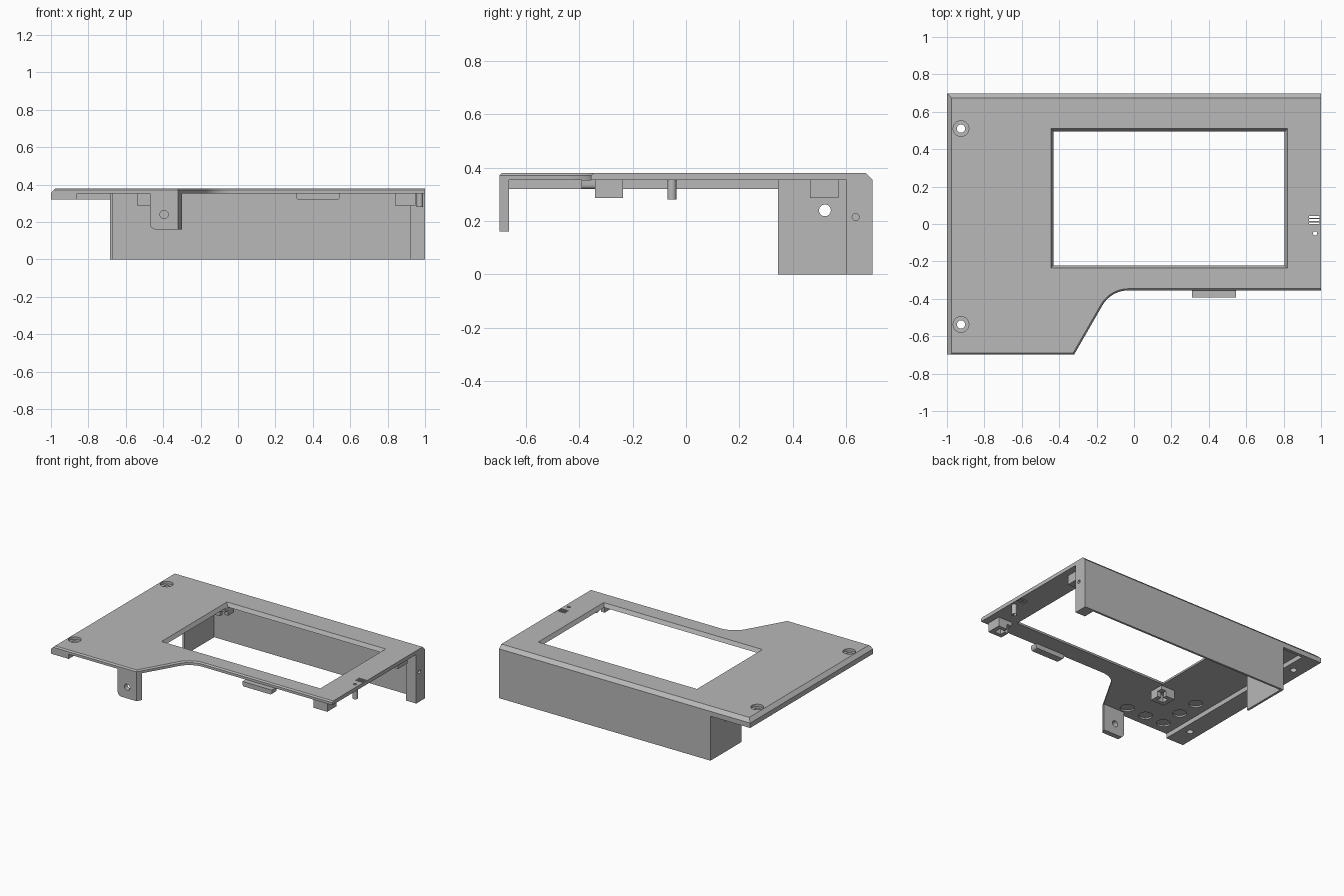
import bpy, bmesh, math
from mathutils import Vector

cube = bpy.data.objects.get("Cube")
if cube:
    bpy.data.objects.remove(cube, do_unlink=True)

grey = bpy.data.materials.new("plain grey plastic")
grey.use_nodes = True
COLOUR = (0.48, 0.48, 0.48, 1)
grey.diffuse_color = COLOUR
grey.node_tree.nodes["Principled BSDF"].inputs["Base Color"].default_value = COLOUR

TOP, UNDER = 0.38, 0.353      # plate faces
EDGE = 0.698                  # half depth


def prism(name, profile, a, b, axis="Z", edit=None):
    """Extrude a 2D profile from a to b along an axis."""
    place = {"X": lambda u, v, w: (w, u, v),
             "Y": lambda u, v, w: (u, w, v),
             "Z": lambda u, v, w: (u, v, w)}[axis]
    bm = bmesh.new()
    low = [bm.verts.new(place(u, v, a)) for u, v in profile]
    high = [bm.verts.new(place(u, v, b)) for u, v in profile]
    bm.faces.new(low)
    bm.faces.new(high)
    n = len(profile)
    for i in range(n):
        j = (i + 1) % n
        bm.faces.new((low[i], low[j], high[j], high[i]))
    bmesh.ops.recalc_face_normals(bm, faces=bm.faces)
    if edit:
        edit(bm)
    mesh = bpy.data.meshes.new(name)
    bm.to_mesh(mesh)
    bm.free()
    mesh.materials.append(grey)
    obj = bpy.data.objects.new(name, mesh)
    bpy.context.collection.objects.link(obj)
    return obj


def box(name, x0, x1, y0, y1, z0, z1, edit=None):
    return prism(name, [(x0, y0), (x1, y0), (x1, y1), (x0, y1)], z0, z1, "Z", edit)


def arc(cx, cy, r, start, end, steps=10):
    angles = [math.radians(start + (end - start) * i / steps) for i in range(steps + 1)]
    return [(cx + r * math.cos(t), cy + r * math.sin(t)) for t in angles]


def rod(name, u, v, r, a, b, axis="Z"):
    return prism(name, arc(u, v, r, 0, 348.75, 31), a, b, axis)


def cut(targets, *cutters):
    """Subtract each cutter from each target, then discard the cutters."""
    for target in targets:
        for cutter in cutters:
            mod = target.modifiers.new("cut", "BOOLEAN")
            mod.operation, mod.solver, mod.object = "DIFFERENCE", "EXACT", cutter
        bpy.context.view_layer.update()
        graph = bpy.context.evaluated_depsgraph_get()
        mesh = bpy.data.meshes.new_from_object(target.evaluated_get(graph))
        target.modifiers.clear()
        target.data = mesh
    for cutter in cutters:
        bpy.data.objects.remove(cutter, do_unlink=True)


# Top plate with wide chamfers at back and left, and a fine one along the front
def chamfer_plate(bm):
    def top_edges(rule):
        return [e for e in bm.edges if all(v.co.z > TOP - 0.001 for v in e.verts)
                and rule(e.verts[0].co, e.verts[1].co)]

    wide = top_edges(lambda p, q: min(p.y, q.y) > 0.6 or max(p.x, q.x) < -0.99)
    bmesh.ops.bevel(bm, geom=wide, offset=0.025, segments=1, affect="EDGES")
    fine = top_edges(lambda p, q: max(p.y, q.y) < -0.3 and abs(p.x - q.x) > 0.004)
    bmesh.ops.bevel(bm, geom=fine, offset=0.009, segments=1, affect="EDGES")


outline = [(-1, EDGE), (-1, -EDGE), (-0.32, -EDGE)]
outline += arc(-0.03, -0.515, 0.16, 150, 90)
outline += [(1, -0.355), (1, EDGE)]
plate = prism("top_plate", outline, UNDER, TOP, "Z", chamfer_plate)


# Screen window with walls tapering inwards
def taper(bm):
    centre = Vector((0.188, 0.137, 0))
    for v in bm.verts:
        if v.co.z < UNDER:
            v.co.x -= math.copysign(0.02, v.co.x - centre.x)
            v.co.y -= math.copysign(0.02, v.co.y - centre.y)


cut([plate], box("window_cutter", -0.447, 0.823, -0.238, 0.512, UNDER - 0.005, TOP + 0.005, taper))

# Left mounting rail and the short rear rim beside the wall
rail = box("left_rail", -1, -0.86, -EDGE, EDGE, 0.32, UNDER)
box("rear_rim", -0.86, -0.68, 0.675, EDGE, 0.32, UNDER)

# Countersunk screw holes through plate and rail
for y in (0.51, -0.537):
    cut([plate, rail], rod("screw_cutter", -0.925, y, 0.022, 0.3, 0.4))
    cut([plate], rod("counterbore_cutter", -0.925, y, 0.042, 0.362, 0.4))

# Vent slots and indicator hole near the left edge of the model
slots = [box("slot_cutter", 0.935, 0.993, y - 0.005, y + 0.005, 0.3, 0.4)
         for y in (0.004, 0.021, 0.038)]
cut([plate], *slots, rod("indicator_cutter", 0.968, -0.05, 0.011, 0.3, 0.4))

# Round magnet recesses in the underside
spots = [(-0.45, -0.605), (-0.605, -0.605), (-0.757, -0.605), (-0.757, -0.44), (-0.757, -0.278)]
cut([plate], *[rod("recess_cutter", x, y, 0.046, 0.3, 0.364) for x, y in spots])

# Hollow light guide under the indicator hole
guide = rod("light_guide", 0.972, -0.053, 0.017, 0.28, UNDER)
cut([guide], rod("guide_cutter", 0.968, -0.05, 0.011, 0.2, 0.4))

# Rear wall, side return and solid end post
box("rear_wall", -0.684, 1, 0.683, EDGE, 0, UNDER)
side = box("side_wall", -0.684, -0.668, 0.345, 0.683, 0, UNDER)
cut([side], rod("side_hole_cutter", 0.52, 0.24, 0.022, -0.8, -0.5, "X"))
post = box("end_post", 0.92, 1, 0.6, 0.683, 0, UNDER)
cut([post], rod("post_hole_cutter", 0.635, 0.215, 0.013, 0.8, 1.1, "X"))


# Front screw tab with a slanted end
def slant(bm):
    for v in bm.verts:
        if v.co.x > -0.33 and v.co.y > -0.68:
            v.co.x += 0.02


tab_shape = [(-0.47, UNDER)] + arc(-0.44, 0.19, 0.03, 180, 270, 6)
tab_shape += [(-0.32, 0.16), (-0.32, UNDER)]
tab = prism("front_tab", tab_shape, -EDGE, -0.662, "Y", slant)
cut([tab], rod("tab_hole_cutter", -0.395, 0.24, 0.022, -0.8, -0.5, "Y"))

# Front snap lip with rounded lower corners
lip_shape = [(0.31, UNDER + 0.001)] + arc(0.325, 0.335, 0.015, 180, 270, 4)
lip_shape += arc(0.53, 0.335, 0.015, 270, 360, 4) + [(0.545, UNDER + 0.001)]
prism("snap_lip", lip_shape, -0.392, -0.34, "Y")

# Four screen clips, hollow and open towards the window
for x, sx in ((-0.485, 1), (0.895, -1)):
    for y, sy in ((-0.288, 1), (0.518, -1)):
        clip = box("screen_clip", x - 0.055, x + 0.055, y - 0.053, y + 0.053, 0.287, UNDER)
        ix, iy = x + sx * 0.045, y + sy * 0.045
        cut([clip],
            box("cavity_cutter", x - 0.025, x + 0.025, y - 0.025, y + 0.025, 0.2, 0.34),
            box("notch_cutter", ix - 0.03, ix + 0.03, iy - 0.03, iy + 0.03, 0.2, 0.325))

# Smooth the round holes and keep the edges crisp
bpy.ops.object.select_all(action="DESELECT")
for obj in bpy.context.collection.objects:
    if obj.type == "MESH" and grey.name in obj.data.materials:
        obj.select_set(True)
        bpy.context.view_layer.objects.active = obj
bpy.ops.object.shade_smooth_by_angle(angle=math.radians(25))
